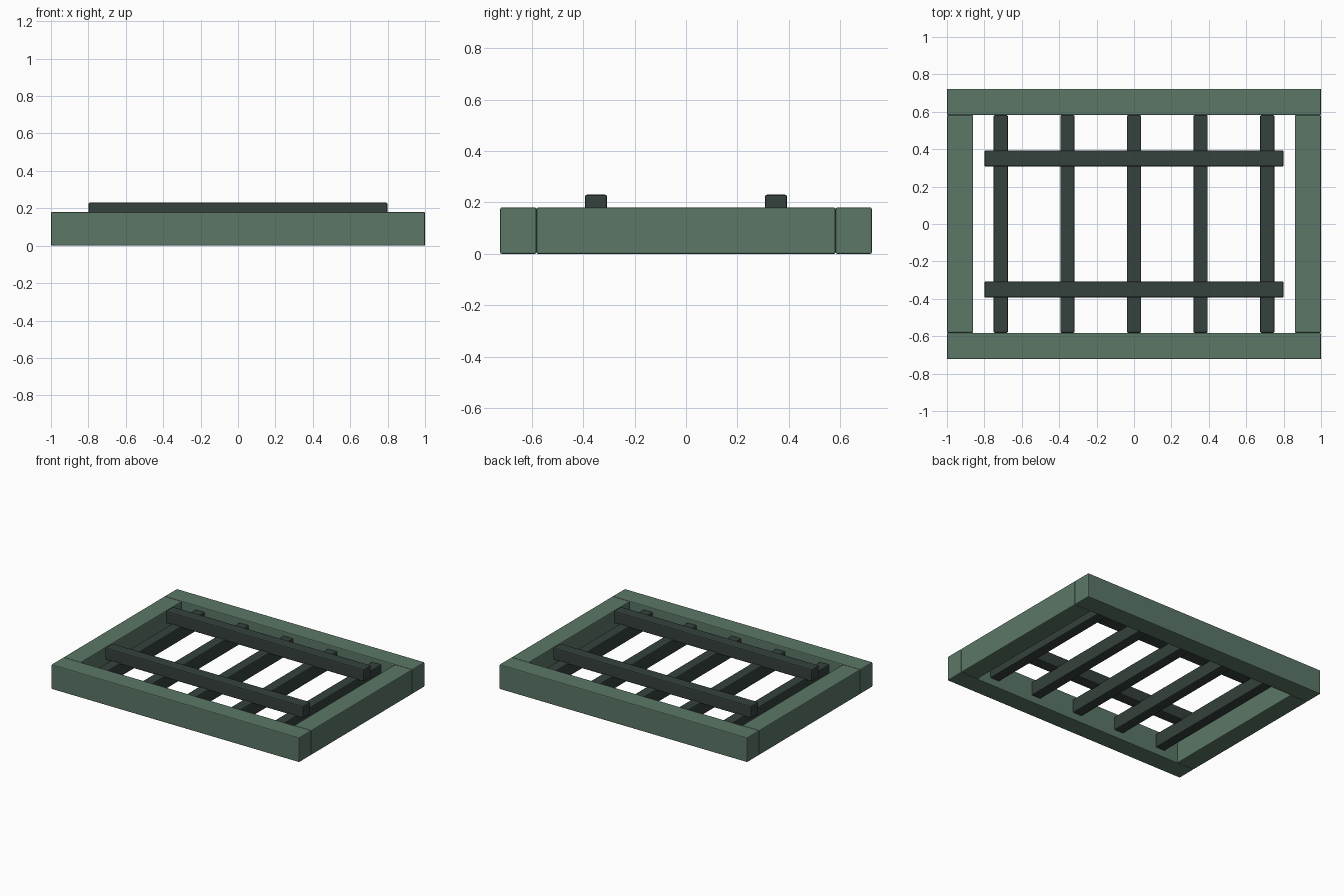
import bpy, bmesh

if "Cube" in bpy.data.objects:
    bpy.data.objects.remove(bpy.data.objects["Cube"])


def material(name, rgb):
    m = bpy.data.materials.new(name)
    m.diffuse_color = (*rgb, 1)
    m.use_nodes = True
    m.node_tree.nodes["Principled BSDF"].inputs["Base Color"].default_value = m.diffuse_color
    return m


frame_green = material("frame green", (0.105, 0.185, 0.135))
bar_dark = material("dark bar green", (0.035, 0.053, 0.045))


def block(name, lo, hi, mat, bevel):
    # Box between two corners with slightly chamfered edges
    bm = bmesh.new()
    bmesh.ops.create_cube(bm, size=1)
    for v in bm.verts:
        v.co = [(a + b) / 2 + c * (b - a) for a, b, c in zip(lo, hi, v.co)]
    bmesh.ops.bevel(bm, geom=bm.edges[:], offset=bevel, segments=2,
                    profile=0.5, affect='EDGES')
    me = bpy.data.meshes.new(name)
    bm.to_mesh(me)
    bm.free()
    me.materials.append(mat)
    ob = bpy.data.objects.new(name, me)
    bpy.context.collection.objects.link(ob)


# Outer frame: full-length front and back rails, side rails between them
X, Y, YI, H = 1.0, 0.723, 0.582, 0.18
block("front_rail", (-X, -Y, 0), (X, -YI, H), frame_green, 0.006)
block("back_rail", (-X, YI, 0), (X, Y, H), frame_green, 0.006)
block("left_rail", (-X, -YI, 0), (-0.86, YI, H), frame_green, 0.006)
block("right_rail", (0.86, -YI, 0), (X, YI, H), frame_green, 0.006)

# Five bars running front to back
for i in range(5):
    x = (i - 2) * 0.356
    block(f"grille_bar_{i + 1}", (x - 0.038, -YI, 0.05), (x + 0.038, YI, 0.15),
          bar_dark, 0.006)

# Two raised cross bars on top
for name, y in (("front_cross_bar", -0.35), ("back_cross_bar", 0.35)):
    block(name, (-0.8, y - 0.043, 0.14), (0.8, y + 0.043, 0.23), bar_dark, 0.008)
